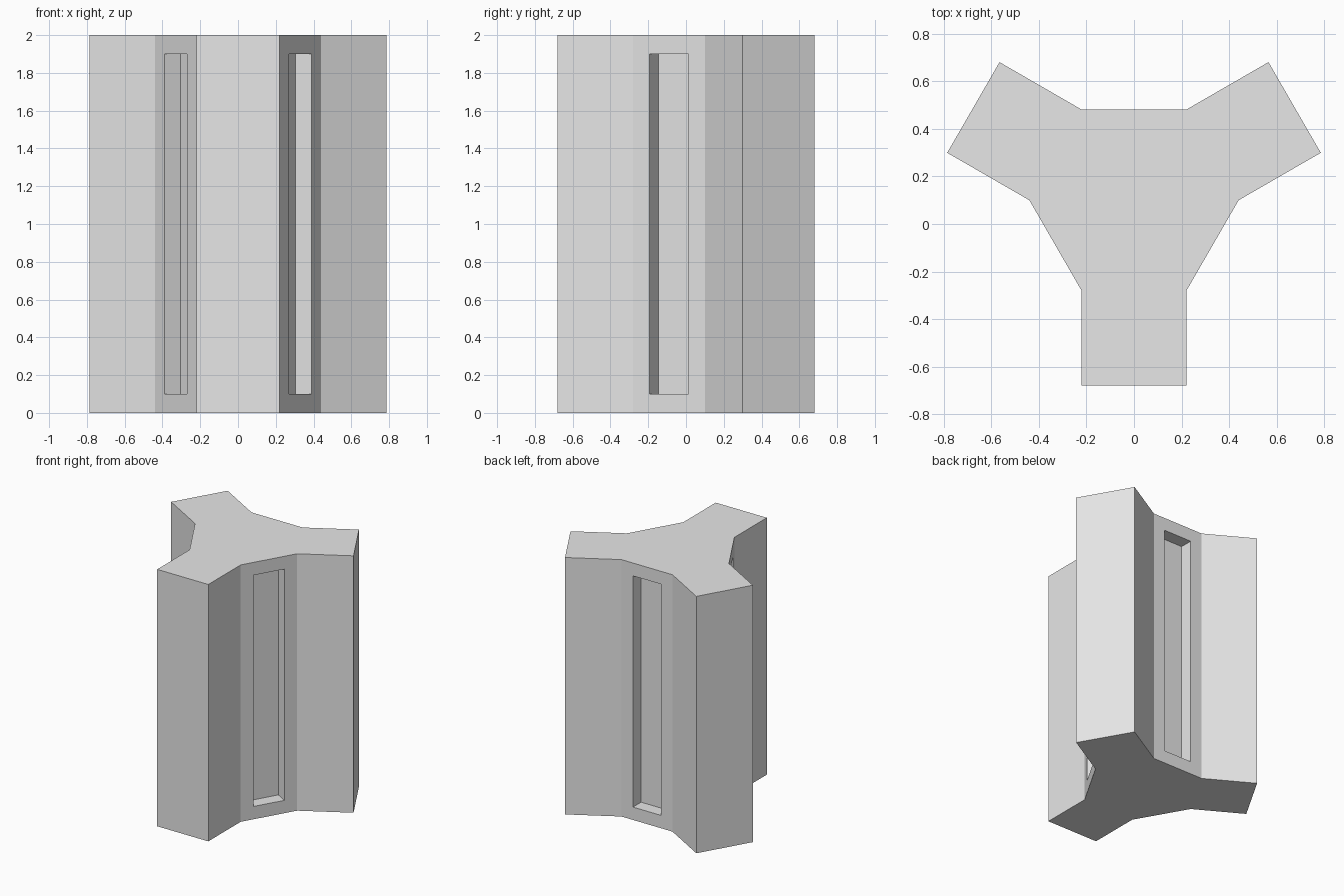
import bpy
import bmesh
import math
from mathutils import Vector

cube = bpy.data.objects.get("Cube")
if cube:
    bpy.data.objects.remove(cube, do_unlink=True)

HUB = 0.44        # side of the hexagonal hub, also the arm width
ARM_END = 0.78    # hub centre to arm tip
HEIGHT = 2.0
CENTRE = Vector((0, 0.1, 0))
MARGIN = 0.1      # frame around each slot
DEPTH = 0.1       # slot depth

# Plain grey material
grey = bpy.data.materials.new("plain_grey")
grey.use_nodes = True
colour = (0.8, 0.8, 0.8, 1)
grey.diffuse_color = colour
grey.node_tree.nodes["Principled BSDF"].inputs["Base Color"].default_value = colour

# Three-armed outline: each arm has two root and two tip corners
outline = []
root = HUB * math.sqrt(3) / 2
for angle in (-90, 30, 150):
    a = math.radians(angle)
    out = Vector((math.cos(a), math.sin(a), 0))
    side = Vector((-out.y, out.x, 0)) * HUB / 2
    outline += [CENTRE + out * root - side, CENTRE + out * ARM_END - side,
                CENTRE + out * ARM_END + side, CENTRE + out * root + side]

# Extrude the outline into a prism
bm = bmesh.new()
base = bm.faces.new([bm.verts.new(p) for p in outline])
top = bmesh.ops.extrude_face_region(bm, geom=[base], use_keep_orig=True)
bmesh.ops.translate(bm, vec=(0, 0, HEIGHT),
                    verts=[v for v in top["geom"] if isinstance(v, bmesh.types.BMVert)])
bmesh.ops.recalc_face_normals(bm, faces=bm.faces[:])

# Sink a framed slot into each hub wall between the arms
slot_dirs = [Vector((math.cos(a), math.sin(a), 0))
             for a in map(math.radians, (-30, 90, 210))]
walls = [f for f in bm.faces
         if any(f.normal.dot(d) > 0.99 for d in slot_dirs)
         and (f.calc_center_median() - CENTRE).xy.length < HUB]
for wall in walls:
    inward = -wall.normal.copy() * DEPTH
    bmesh.ops.inset_region(bm, faces=[wall], thickness=MARGIN, use_even_offset=True)
    floor = bmesh.ops.extrude_discrete_faces(bm, faces=[wall])["faces"][0]
    bmesh.ops.translate(bm, vec=inward, verts=floor.verts[:])

mesh = bpy.data.meshes.new("three_armed_column")
bm.to_mesh(mesh)
bm.free()
mesh.materials.append(grey)
column = bpy.data.objects.new("three_armed_column", mesh)
bpy.context.collection.objects.link(column)
